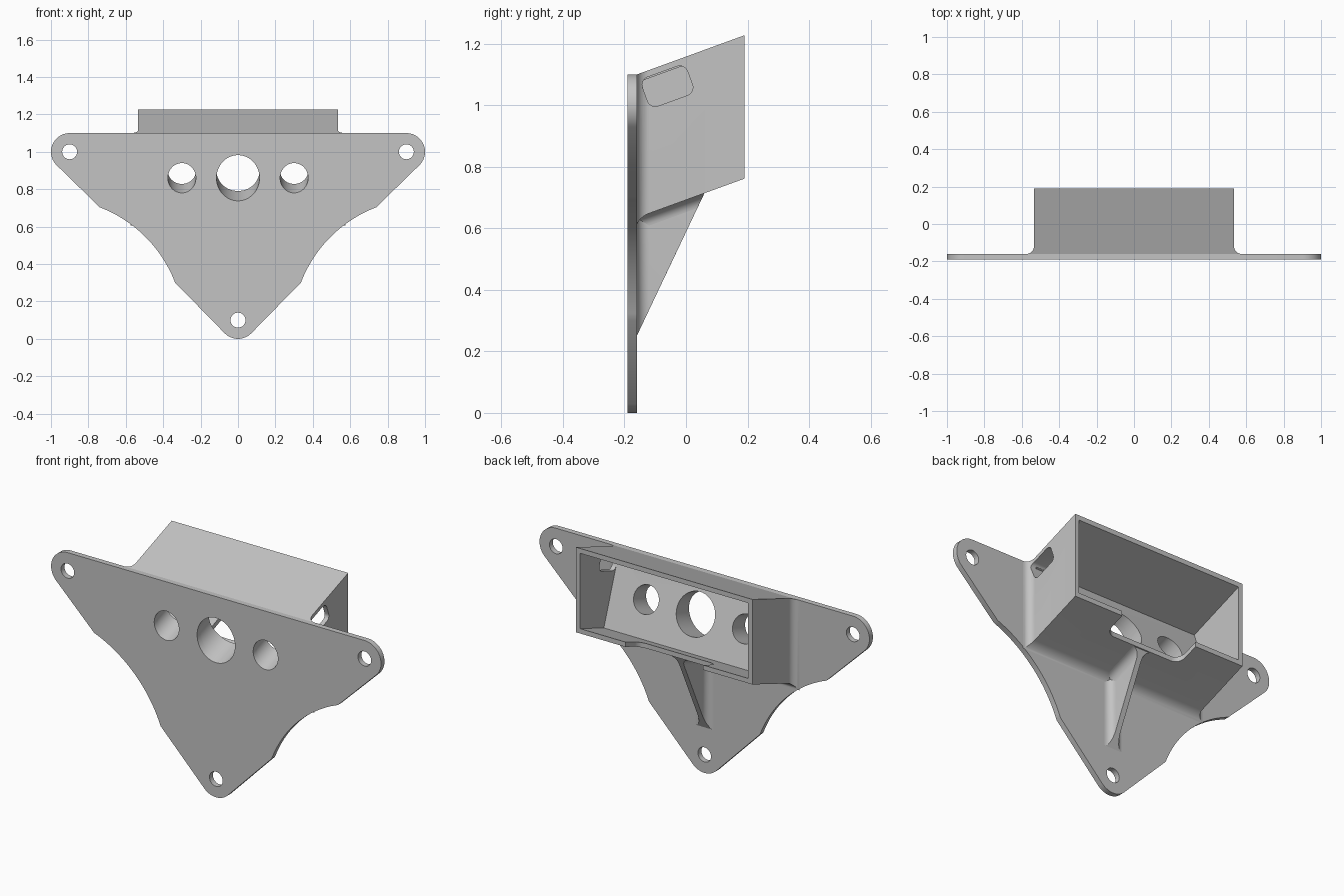
import bpy, bmesh, math
from mathutils import Vector

cube = bpy.data.objects.get("Cube")
if cube:
    bpy.data.objects.remove(cube, do_unlink=True)

grey = bpy.data.materials.new("plain grey")
grey.use_nodes = True
colour = (0.55, 0.55, 0.55, 1)
grey.diffuse_color = colour
grey.node_tree.nodes["Principled BSDF"].inputs["Base Color"].default_value = colour

SLOPE = math.radians(20)
RISE = math.tan(SLOPE)
BACK, REAR = -0.16, 0.19          # back of plate, open end of housing
HALF, WALL, FILLET = 0.535, 0.025, 0.04


def top(y):
    return 1.10 + RISE * (y - BACK)


def floor(y):
    return 0.634 + RISE * (y - BACK)


def flare(d):
    """Outward growth of a concave fillet at distance d from its base."""
    if d >= FILLET:
        return 0
    return FILLET - math.sqrt(FILLET ** 2 - (FILLET - d) ** 2)


def loft(name, rings):
    """Closed solid through rings of equal length."""
    bm = bmesh.new()
    rows = [[bm.verts.new(p) for p in ring] for ring in rings]
    n = len(rows[0])
    for a, b in zip(rows, rows[1:]):
        for i in range(n):
            j = (i + 1) % n
            bm.faces.new((a[i], a[j], b[j], b[i]))
    bm.faces.new(rows[0])
    bm.faces.new(rows[-1])
    bmesh.ops.recalc_face_normals(bm, faces=bm.faces)
    mesh = bpy.data.meshes.new(name)
    bm.to_mesh(mesh)
    bm.free()
    mesh.materials.append(grey)
    ob = bpy.data.objects.new(name, mesh)
    bpy.context.collection.objects.link(ob)
    return ob


def prism(name, points, direction):
    shift = Vector(direction)
    return loft(name, [points, [Vector(p) + shift for p in points]])


def arc(cx, cy, r, start, end, n=16):
    angles = [math.radians(start + (end - start) * i / n) for i in range(n + 1)]
    return [(cx + r * math.cos(a), cy + r * math.sin(a)) for a in angles]


def rounded_rect(cx, cy, w, h, r, tilt=0):
    pts = []
    for k, (sx, sy) in enumerate([(1, 1), (-1, 1), (-1, -1), (1, -1)]):
        pts += arc(sx * (w / 2 - r), sy * (h / 2 - r), r, 90 * k, 90 * k + 90, 8)
    c, s = math.cos(tilt), math.sin(tilt)
    return [(cx + c * u - s * v, cy + s * u + c * v) for u, v in pts]


def cut(ob, cutters):
    bpy.context.view_layer.objects.active = ob
    for c in cutters:
        c.hide_render = True
        mod = ob.modifiers.new("cut", "BOOLEAN")
        mod.operation = "DIFFERENCE"
        mod.solver = "EXACT"
        mod.object = c
        bpy.ops.object.modifier_apply(modifier=mod.name)


# Mounting plate with rounded ears and scooped lower edges
half = arc(0, 0.1, 0.1, -90, -45, 8) + arc(0.99, 0.05, 0.70, 159, 111, 24) \
    + arc(0.9, 1.0, 0.1, -45, 90, 20)
outline = half + [(-x, z) for x, z in reversed(half[1:])]
plate = prism("mounting_plate", [(x, -0.19, z) for x, z in outline], (0, 0.03, 0))

# Sloping housing, flared where it meets the plate
steps = [BACK + FILLET * (1 - math.cos(math.radians(11.25 * i))) for i in range(9)]
rings = []
for y in steps + [REAR]:
    f = flare(y - BACK)
    w, low = HALF + f, floor(y) - 0.7 * f
    rings.append([(-w, y, low), (w, y, low), (w, y, top(y)), (-w, y, top(y))])
housing = loft("housing", rings)

# Support rib below the housing
rib_rings = []
tip = BACK + 0.22
for y in steps + [tip]:
    w = 0.015 + flare(y - BACK)
    low = 0.25 + 2.11 * (y - BACK)
    rib_rings.append([(-w, y, low), (w, y, low), (w, y, floor(y)), (-w, y, floor(y))])
rib = loft("support_rib", rib_rings)

# Fillet between rib and housing floor
fillet_rings = []
for s in steps:
    d = s - BACK
    w = 0.015 + flare(d)
    end = BACK + (0.384 - d) / (2.11 - RISE)
    fillet_rings.append([(-w, BACK, floor(BACK) - d), (w, BACK, floor(BACK) - d),
                         (w, end, floor(end) - d), (-w, end, floor(end) - d)])
rib_fillet = loft("rib_fillet", fillet_rings)

# Cutter: interior pocket, its inner face square to the slope
inner = HALF - WALL
lift = WALL / math.cos(SLOPE)
pocket_yz = [(-0.148, top(-0.148) - lift), (-0.017, floor(-0.017) + lift),
             (0.3, floor(0.3) + lift), (0.3, top(0.3) - lift)]
pocket = prism("pocket_cutter", [(-inner, y, z) for y, z in pocket_yz], (2 * inner, 0, 0))

# Cutter: side window on one wall
window = prism("window_cutter", [(0.45, y, z) for y, z in
               rounded_rect(-0.06, 1.062, 0.155, 0.1, 0.027, SLOPE)], (0.2, 0, 0))

# Cutter: notch in the rear edge of the floor
notch = prism("notch_cutter", [(x, y, 0.6) for x, y in
              rounded_rect(0, 0.215, 0.47, 0.3, 0.05)], (0, 0, 0.25))

# Cutters: sloping sight holes through plate and housing
sights = []
for x, r in ((-0.3, 0.075), (0, 0.115), (0.3, 0.075)):
    ring = [(x + u, -0.3, 0.86 - 0.11 * RISE + v / math.cos(SLOPE))
            for u, v in arc(0, 0, r, 0, 360, 48)[:-1]]
    sights.append(prism("sight_cutter", ring, (0, 0.4, 0.4 * RISE)))

# Cutters: screw holes
screws = []
for x, z in ((-0.9, 1.0), (0.9, 1.0), (0, 0.1)):
    ring = [(u, -0.3, v) for u, v in arc(x, z, 0.04, 0, 360, 32)[:-1]]
    screws.append(prism("screw_cutter", ring, (0, 0.3, 0)))

cut(plate, sights + screws)
cut(housing, [pocket, window, notch] + sights)
for c in [pocket, window, notch] + sights + screws:
    bpy.data.objects.remove(c, do_unlink=True)

# Smooth the curved walls, keep the edges crisp
for ob in (plate, housing, rib, rib_fillet):
    bpy.ops.object.select_all(action="DESELECT")
    ob.select_set(True)
    bpy.context.view_layer.objects.active = ob
    bpy.ops.object.shade_smooth_by_angle(angle=math.radians(25))
